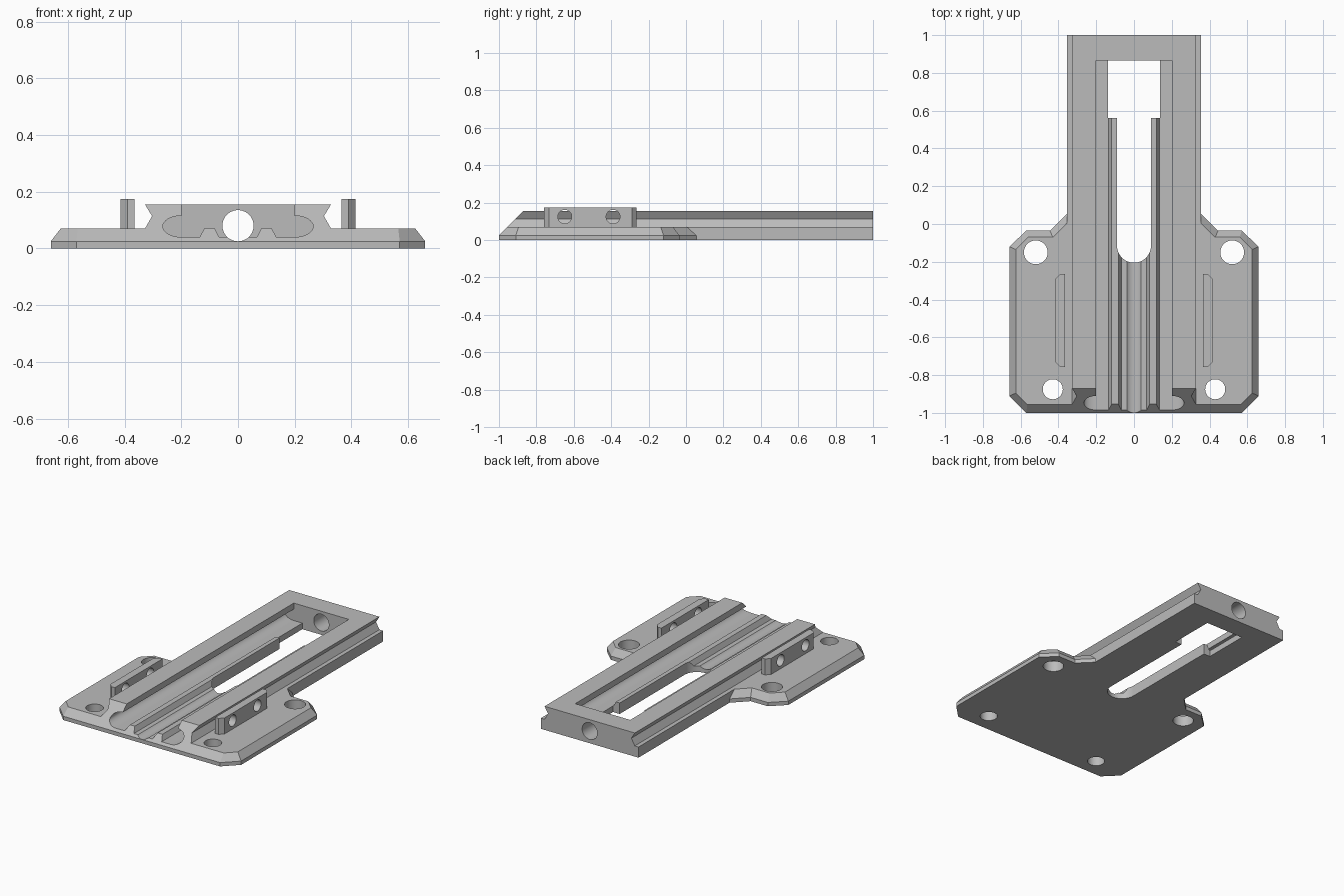
import bpy, bmesh, math
from mathutils import Vector

scene = bpy.context.scene
if "Cube" in bpy.data.objects:
    bpy.data.objects.remove(bpy.data.objects["Cube"], do_unlink=True)

grey = bpy.data.materials.new("plain grey")
grey.use_nodes = True
grey.diffuse_color = (0.5, 0.5, 0.5, 1)
grey.node_tree.nodes["Principled BSDF"].inputs["Base Color"].default_value = (0.5, 0.5, 0.5, 1)


def loft(name, rings):
    """Closed solid through matching rings of points."""
    bm = bmesh.new()
    loops = [[bm.verts.new(p) for p in ring] for ring in rings]
    n = len(loops[0])
    for low, high in zip(loops, loops[1:]):
        for i in range(n):
            j = (i + 1) % n
            bm.faces.new((low[i], low[j], high[j], high[i]))
    bm.faces.new(loops[0])
    bm.faces.new(loops[-1])
    bmesh.ops.recalc_face_normals(bm, faces=bm.faces)
    mesh = bpy.data.meshes.new(name)
    bm.to_mesh(mesh)
    bm.free()
    mesh.materials.append(grey)
    obj = bpy.data.objects.new(name, mesh)
    scene.collection.objects.link(obj)
    return obj


def prism(name, profile, axis, start, end):
    """Extrude a 2D profile along one axis."""
    def place(p, t):
        c = list(p)
        c.insert("xyz".index(axis), t)
        return Vector(c)
    return loft(name, [[place(p, t) for p in profile] for t in (start, end)])


def mirrored(half):
    return half + [(-x, y) for x, y in reversed(half)]


def arc(cx, cy, rx, ry, a0, a1, steps):
    angles = [math.radians(a0 + (a1 - a0) * i / steps) for i in range(steps + 1)]
    return [(cx + rx * math.cos(a), cy + ry * math.sin(a)) for a in angles]


def circle(cx, cy, r):
    return arc(cx, cy, r, r, 0, 360, 40)[:-1]


def combine(target, other, operation):
    mod = target.modifiers.new(operation.title(), "BOOLEAN")
    mod.operation, mod.solver, mod.object = operation, "EXACT", other
    bpy.context.view_layer.objects.active = target
    bpy.ops.object.modifier_apply(modifier=mod.name)
    bpy.data.objects.remove(other, do_unlink=True)


def finish(obj):
    bpy.ops.object.select_all(action="DESELECT")
    obj.select_set(True)
    bpy.context.view_layer.objects.active = obj
    bpy.ops.object.shade_smooth_by_angle(angle=math.radians(25))


# Base plate with bevelled wings and a long rear tongue
BACK = 1.05
lower = mirrored([(0.57, -1), (0.66, -0.91), (0.66, -0.12), (0.57, -0.035),
                  (0.445, -0.035), (0.355, 0.055), (0.355, BACK)])
upper = mirrored([(0.52, -1), (0.625, -0.895), (0.625, -0.135), (0.56, -0.07),
                  (0.43, -0.07), (0.355, 0.005), (0.355, BACK)])
base = loft("base_plate", [[(x, y, z) for x, y in ring]
                           for ring, z in ((lower, 0), (lower, 0.025), (upper, 0.07))])

# Raised rail with a V groove along each side
rail = prism("rail", mirrored([(0.328, 0.05), (0.328, 0.07), (0.303, 0.114),
                               (0.328, 0.155)]), "y", -0.99, BACK)
combine(base, rail, "UNION")

# Square rear end and sloped front end
combine(base, prism("rear_cutter", [(-1, -1), (1, -1), (1, 1), (-1, 1)], "y", 1, 1.2),
        "DIFFERENCE")
combine(base, prism("front_cutter", [(-1.1, -0.075), (-0.775, 0.25), (-1.1, 0.25)],
                    "x", -1, 1), "DIFFERENCE")

# Pocket with rounded undercuts and two floor ridges
pocket = [(0.067, 0.04), (0.083, 0.072), (0.118, 0.072), (0.135, 0.04)]
pocket += arc(0.2, 0.0775, 0.065, 0.0375, -90, 90, 16) + [(0.2, 0.2)]
combine(base, prism("pocket_cutter", mirrored(pocket), "y", -1.1, 0.865), "DIFFERENCE")

# Lengthwise bore
combine(base, prism("bore_cutter", circle(0, 0.08, 0.055), "y", -1.1, 1.1), "DIFFERENCE")

# Stepped slot with a rounded front end
slot = arc(0, -0.115, 0.09, 0.09, -85, 0, 10) + [(0.09, 0.56), (0.138, 0.56), (0.138, 0.865)]
combine(base, prism("slot_cutter", mirrored(slot), "z", -0.1, 0.1), "DIFFERENCE")

# Screw holes in the wings
for side in (-1, 1):
    for x, y, r in ((0.52, -0.15, 0.063), (0.43, -0.875, 0.053)):
        combine(base, prism("hole_cutter", circle(side * x, y, r), "z", -0.1, 0.3),
                "DIFFERENCE")
finish(base)

# Upright side tabs with two cross holes each
for side, name in ((1, "left_tab"), (-1, "right_tab")):
    outline = [(0.365, -0.758), (0.39, -0.758), (0.415, -0.733),
               (0.415, -0.29), (0.39, -0.265), (0.365, -0.265)]
    tab = prism(name, [(side * x, y) for x, y in outline], "z", 0.06, 0.175)
    for y in (-0.648, -0.39):
        combine(tab, prism("tab_hole_cutter", circle(y, 0.125, 0.037), "x",
                           side * 0.3, side * 0.5), "DIFFERENCE")
    finish(tab)
